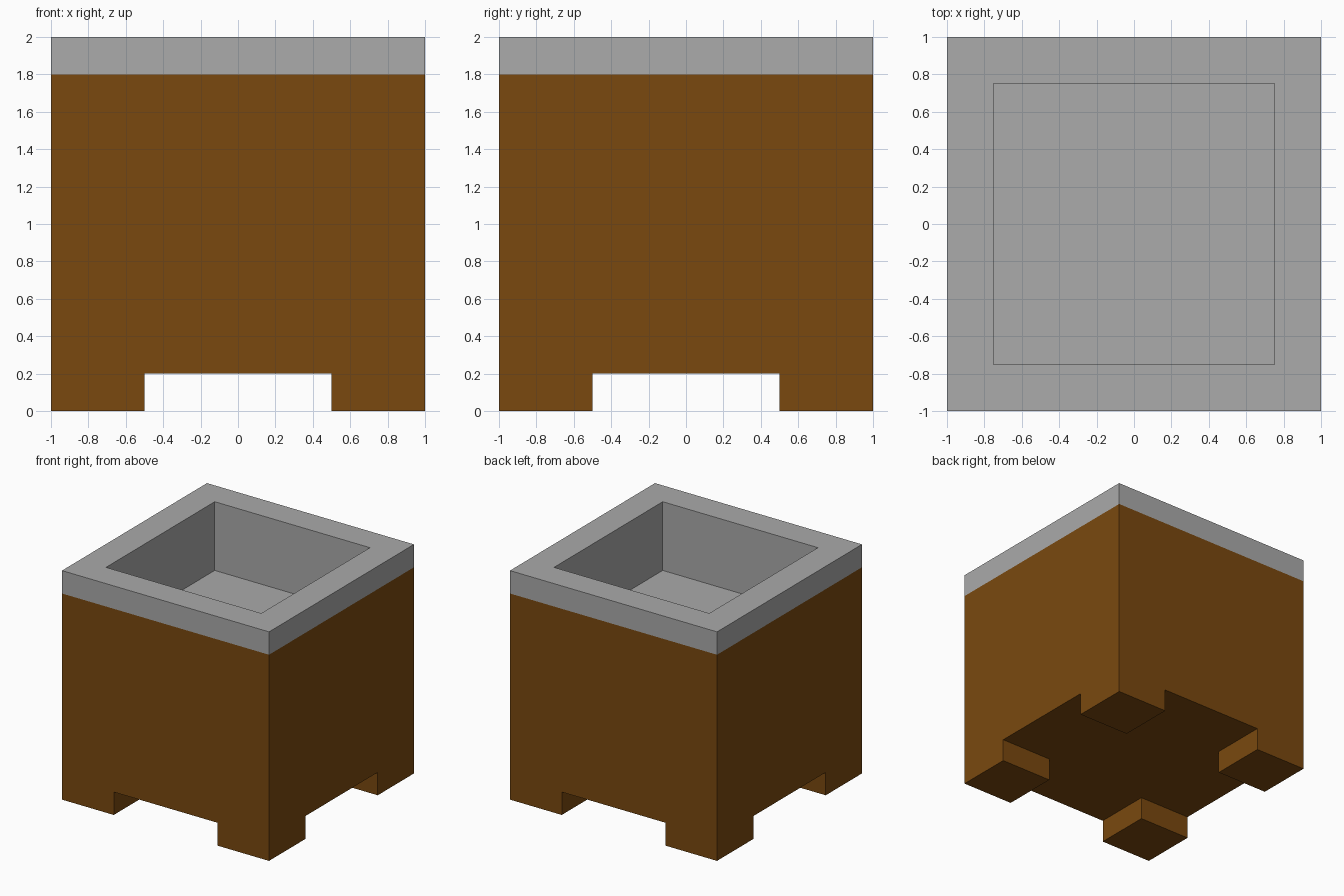
import bpy, bmesh
from mathutils import Matrix, Vector

if "Cube" in bpy.data.objects:
    bpy.data.objects.remove(bpy.data.objects["Cube"])

HALF, RIM_Z, TOP_Z = 1.0, 1.8, 2.0
LEG_INNER, LEG_H = 0.5, 0.2
WALL, FLOOR_Z = 0.25, 1.4


def block(z0, z1):
    """Square block between two heights."""
    bm = bmesh.new()
    m = Matrix.Translation((0, 0, (z0 + z1) / 2)) @ Matrix.Diagonal((2 * HALF, 2 * HALF, z1 - z0, 1))
    bmesh.ops.create_cube(bm, size=1, matrix=m)
    bm.normal_update()
    return bm


def drop(bm, faces, z):
    """Extrude faces straight down to height z."""
    new = bmesh.ops.extrude_face_region(bm, geom=faces)["geom"]
    bmesh.ops.delete(bm, geom=faces, context="FACES")
    for v in new:
        if isinstance(v, bmesh.types.BMVert):
            v.co.z = z


def facing(bm, nz):
    return [f for f in bm.faces if f.normal.z * nz > 0.5]


def finish(bm, name, color):
    me = bpy.data.meshes.new(name)
    bm.to_mesh(me)
    bm.free()
    ob = bpy.data.objects.new(name, me)
    bpy.context.collection.objects.link(ob)
    mat = bpy.data.materials.new(name + "_color")
    mat.diffuse_color = color
    mat.use_nodes = True
    mat.node_tree.nodes["Principled BSDF"].inputs["Base Color"].default_value = mat.diffuse_color
    me.materials.append(mat)
    return ob


# Wooden box with four corner feet, open where the basin sits
bm = block(LEG_H, RIM_Z)
bmesh.ops.delete(bm, geom=facing(bm, 1), context="FACES_ONLY")
for axis in (Vector((1, 0, 0)), Vector((0, 1, 0))):
    for s in (-1, 1):
        bmesh.ops.bisect_plane(bm, geom=bm.verts[:] + bm.edges[:] + bm.faces[:],
                               plane_co=axis * s * LEG_INNER, plane_no=axis)
bm.normal_update()
feet = []
for f in facing(bm, -1):
    c = f.calc_center_median()
    if min(abs(c.x), abs(c.y)) > LEG_INNER:
        feet.append(f)
drop(bm, feet, 0)
finish(bm, "wooden_box", (0.194, 0.066, 0.0047, 1))

# Grey rim with the square basin sunk into it
bm = block(RIM_Z, TOP_Z)
bmesh.ops.delete(bm, geom=facing(bm, -1), context="FACES_ONLY")
top = facing(bm, 1)
bmesh.ops.inset_region(bm, faces=top, thickness=WALL, use_even_offset=True)
drop(bm, top, FLOOR_Z)
finish(bm, "rim_and_basin", (0.404, 0.404, 0.404, 1))
